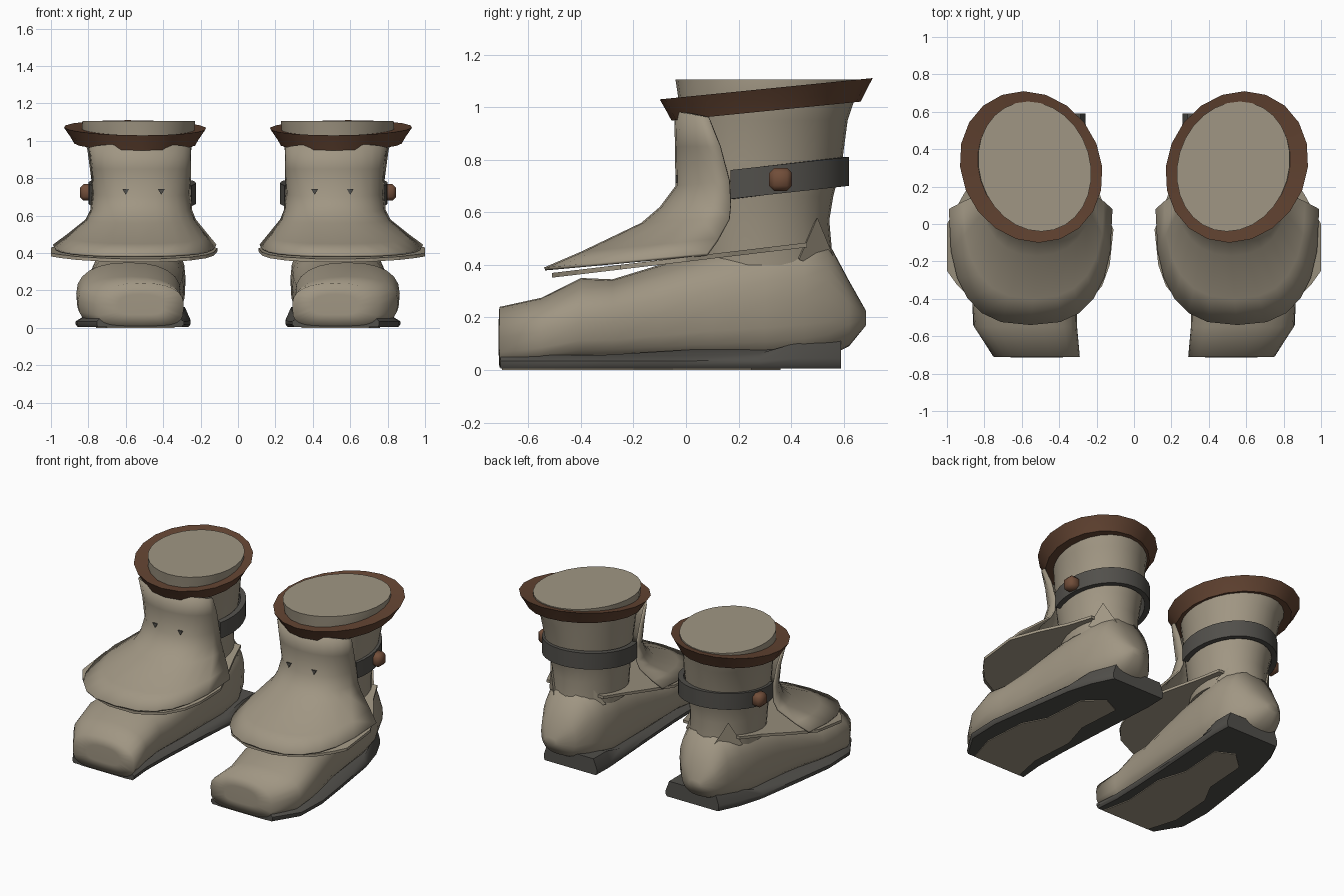
import bpy, bmesh, math
from math import sin, cos, pi, radians

if "Cube" in bpy.data.objects:
    bpy.data.objects.remove(bpy.data.objects["Cube"])


def material(name, rgb):
    m = bpy.data.materials.new(name)
    m.diffuse_color = (*rgb, 1)
    m.use_nodes = True
    m.node_tree.nodes["Principled BSDF"].inputs["Base Color"].default_value = m.diffuse_color
    return m


LEATHER = material("tan leather", (0.352, 0.305, 0.227))
DARK = material("dark grey", (0.083, 0.079, 0.070))
BROWN = material("cuff brown", (0.125, 0.058, 0.032))
STUD = material("stud brown", (0.165, 0.075, 0.041))


def finish(name, bm, mat, smooth=35, solid=0, bevel=0):
    """Turn a bmesh for the +x boot into an object mirrored to both feet."""
    bmesh.ops.recalc_face_normals(bm, faces=bm.faces)
    me = bpy.data.meshes.new(name)
    bm.to_mesh(me)
    bm.free()
    ob = bpy.data.objects.new(name, me)
    bpy.context.collection.objects.link(ob)
    me.materials.append(mat)
    if smooth:
        bpy.context.view_layer.objects.active = ob
        ob.select_set(True)
        bpy.ops.object.shade_smooth_by_angle(angle=radians(smooth))
        ob.select_set(False)
    if solid:
        s = ob.modifiers.new("thickness", 'SOLIDIFY')
        s.thickness, s.offset = solid, -1
    if bevel:
        b = ob.modifiers.new("bevel", 'BEVEL')
        b.width, b.segments = bevel, 1
    ob.modifiers.new("pair", 'MIRROR').use_mirror_merge = False
    return ob


def loft(rings, closed=True, caps=True, wrap=False):
    """Skin a list of point rings; wrap joins the last ring to the first."""
    bm = bmesh.new()
    vs = [[bm.verts.new(p) for p in r] for r in rings]
    n = len(vs[0])
    for k in range(len(vs) if wrap else len(vs) - 1):
        a, b = vs[k], vs[(k + 1) % len(vs)]
        for i in range(n if closed else n - 1):
            j = (i + 1) % n
            bm.faces.new((a[i], a[j], b[j], b[i]))
    if caps:
        bm.faces.new(vs[0])
        bm.faces.new(vs[-1])
    return bm


def plate(outline, low, high):
    """Solid from an outline, with bottom and top heights as functions of y."""
    return loft([[(x, y, f(y)) for x, y in outline] for f in (low, high)])


def power(v, e):
    return math.copysign(abs(v) ** e, v)


# Foot: rounded sections from toe to heel
# (y, left, right, bottom, top, squareness of the lower half)
sections = [
    (-0.713, 0.40, 0.64, 0.07, 0.18, 0.5), (-0.71, 0.29, 0.75, 0.010, 0.24, 0.5),
    (-0.55, 0.305, 0.855, 0.012, 0.275, 0.6), (-0.40, 0.305, 0.865, 0.015, 0.35, 0.65),
    (-0.28, 0.30, 0.845, 0.02, 0.345, 0.65), (-0.10, 0.29, 0.81, 0.02, 0.40, 0.65),
    (0.10, 0.285, 0.79, 0.02, 0.46, 0.65), (0.30, 0.28, 0.77, 0.02, 0.50, 0.65),
    (0.45, 0.29, 0.74, 0.03, 0.52, 0.65), (0.54, 0.33, 0.70, 0.05, 0.49, 0.7),
    (0.62, 0.40, 0.66, 0.09, 0.34, 0.8), (0.685, 0.50, 0.59, 0.17, 0.225, 0.9)]
rings = []
for y, l, r, b, t, low in sections:
    ring = []
    for i in range(24):
        a = 2 * pi * i / 24
        e = 0.85 if sin(a) > 0 else low
        ring.append(((l + r) / 2 + (r - l) / 2 * power(cos(a), e), y,
                     (b + t) / 2 + (t - b) / 2 * power(sin(a), e)))
    rings.append(ring)
finish("foot", loft(rings), LEATHER, 100)

# Shaft: oval rings up the ankle (z, front, back, left, right, skew)
rings = []
for z, f, b, l, r, skew in [
        (0.40, 0.02, 0.56, 0.30, 0.74, 0), (0.57, 0.01, 0.545, 0.29, 0.75, 0),
        (0.66, 0.0, 0.56, 0.28, 0.765, 0), (0.80, -0.01, 0.595, 0.265, 0.785, 0.02),
        (0.95, -0.02, 0.615, 0.25, 0.805, 0.06), (1.04, -0.03, 0.645, 0.235, 0.835, 0.1),
        (1.105, -0.04, 0.655, 0.23, 0.832, 0.1)]:
    rings.append([((l + r) / 2 + (r - l) / 2 * cos(a) + skew * (b - f) / 2 * sin(a),
                   (f + b) / 2 + (b - f) / 2 * sin(a), z)
                  for a in (2 * pi * i / 28 for i in range(28))])
finish("shaft", loft(rings), LEATHER)

# Cuff: tilted flared band round the top (x radius, y radius, height, centre x)
rings = []
for rx, ry, h, cx in [(0.265, 0.315, -0.085, 0.54), (0.325, 0.36, -0.085, 0.55),
                      (0.345, 0.378, -0.05, 0.55), (0.38, 0.405, 0.0, 0.55),
                      (0.295, 0.34, -0.008, 0.535)]:
    rings.append([(cx + rx * cos(a) + 0.1 * ry * sin(a), 0.305 + ry * sin(a),
                   1.07 + h + 0.1 * ry * sin(a))
                  for a in (2 * pi * i / 20 for i in range(20))])
finish("cuff", loft(rings, caps=False, wrap=True), BROWN)

# Front flap: shin guard flaring out over the foot
# (front z, side z, front y, side y, left, right, squareness)
rings = []
for zf, zs, yf, ye, l, r, e in [
        (0.985, 0.96, -0.045, 0.085, 0.25, 0.80, 1), (0.85, 0.85, -0.042, 0.13, 0.25, 0.785, 0.95),
        (0.70, 0.72, -0.04, 0.165, 0.255, 0.78, 0.95), (0.62, 0.63, -0.10, 0.17, 0.245, 0.79, 0.92),
        (0.56, 0.58, -0.17, 0.165, 0.225, 0.815, 0.88), (0.45, 0.50, -0.40, 0.12, 0.16, 0.915, 0.8),
        (0.39, 0.445, -0.54, 0.08, 0.115, 0.99, 0.75)]:
    ring = []
    for i in range(13):
        a = -pi / 2 + pi * i / 12
        c = max(0, cos(a)) ** e
        ring.append(((l + r) / 2 + (r - l) / 2 * power(sin(a), e),
                     ye - (ye - yf) * c, zs + (zf - zs) * c))
    rings.append(ring)
finish("front_flap", loft(rings, closed=False, caps=False), LEATHER, 40, solid=0.012)

# Lower flap: thin sloping skirt under the front flap
skirt = [(0.42, -0.51), (0.62, -0.51), (0.72, -0.48), (0.86, -0.41), (0.95, -0.32),
         (1.0, -0.25), (1.0, 0.0), (0.91, 0.16), (0.80, 0.32), (0.73, 0.46), (0.30, 0.46),
         (0.25, 0.32), (0.18, 0.15), (0.11, -0.03), (0.13, -0.22), (0.17, -0.33), (0.26, -0.44)]
finish("lower_flap", plate(skirt, lambda y: 0.412 + 0.119 * y,
                           lambda y: 0.43 + 0.119 * y), LEATHER, 0)

# Heel tabs: pointed leather tips standing on the back of the foot
for side, tip, base in [
        ("outer", (0.67, 0.50, 0.58), [(0.73, 0.43, 0.42), (0.57, 0.59, 0.36), (0.62, 0.42, 0.46)]),
        ("inner", (0.40, 0.50, 0.57), [(0.30, 0.43, 0.42), (0.51, 0.59, 0.36), (0.44, 0.42, 0.46)])]:
    bm = bmesh.new()
    t = bm.verts.new(tip)
    b = [bm.verts.new(p) for p in base]
    bm.faces.new(b)
    for i in range(3):
        bm.faces.new((b[i], b[(i + 1) % 3], t))
    finish(side + "_heel_tab", bm, LEATHER, 0)

# Sole: flat outline whose upper edge slopes in to the foot, raised round the heel
outline = [(0.29, -0.705), (0.755, -0.705), (0.86, -0.54), (0.868, -0.32), (0.83, -0.05),
           (0.78, 0.28), (0.73, 0.45), (0.66, 0.59), (0.26, 0.59), (0.255, 0.45),
           (0.265, 0.28), (0.285, -0.05), (0.30, -0.32), (0.305, -0.54)]
rings = []
for scale, z, rise in [(0.96, 0.005, 0), (1, 0.018, 0), (1, 0.035, 0.01), (0.88, 0.057, 0.055)]:
    ring = []
    for x, y in outline:
        mid = 0.575 - 0.1 * max(0, y) / 0.59
        ring.append((mid + (x - mid) * scale, y, z + rise * min(1, max(0, (y - 0.26) / 0.19))))
    rings.append(ring)
finish("sole", loft(rings), DARK, 40)

# Worn leather patch under the sole
patch = [(0.34, -0.70), (0.70, -0.70), (0.76, -0.5), (0.74, -0.2), (0.66, -0.05),
         (0.64, 0.25), (0.52, 0.36), (0.40, 0.30), (0.42, 0.0), (0.36, -0.2), (0.38, -0.5)]
finish("sole_patch", plate(patch, lambda y: 0.0, lambda y: 0.007), LEATHER, 0)

# Strap: band round the back of the ankle, ending at the flap
rings = []
for i in range(23):
    a = radians(-24 + 228 * i / 22)
    y = 0.30 + 0.32 * sin(a)
    z = 0.706 + 0.11 * (y - 0.17)
    rings.append([(0.513 + (0.288 - d) * cos(a), 0.30 + (0.32 - d) * sin(a), z + h)
                  for d, h in ((0, -0.055), (0, 0.055), (0.035, 0.055), (0.035, -0.055))])
finish("strap", loft(rings), DARK, 35)

# Stud on the outer side of the strap
bm = bmesh.new()
bmesh.ops.create_cube(bm, size=0.088)
bmesh.ops.translate(bm, verts=bm.verts, vec=(0.802, 0.36, 0.725))
finish("stud", bm, STUD, 180, bevel=0.02)

# Lace holes: tiny dark wedges on the front flap
for n, x in enumerate((0.41, 0.60)):
    y = -0.036
    rings = [[(x - 0.018, y + d, 0.742), (x + 0.018, y + d, 0.742), (x, y + d, 0.712)]
             for d in (-0.004, 0.004)]
    finish("lace_hole_%d" % (n + 1), loft(rings), DARK, 0)
